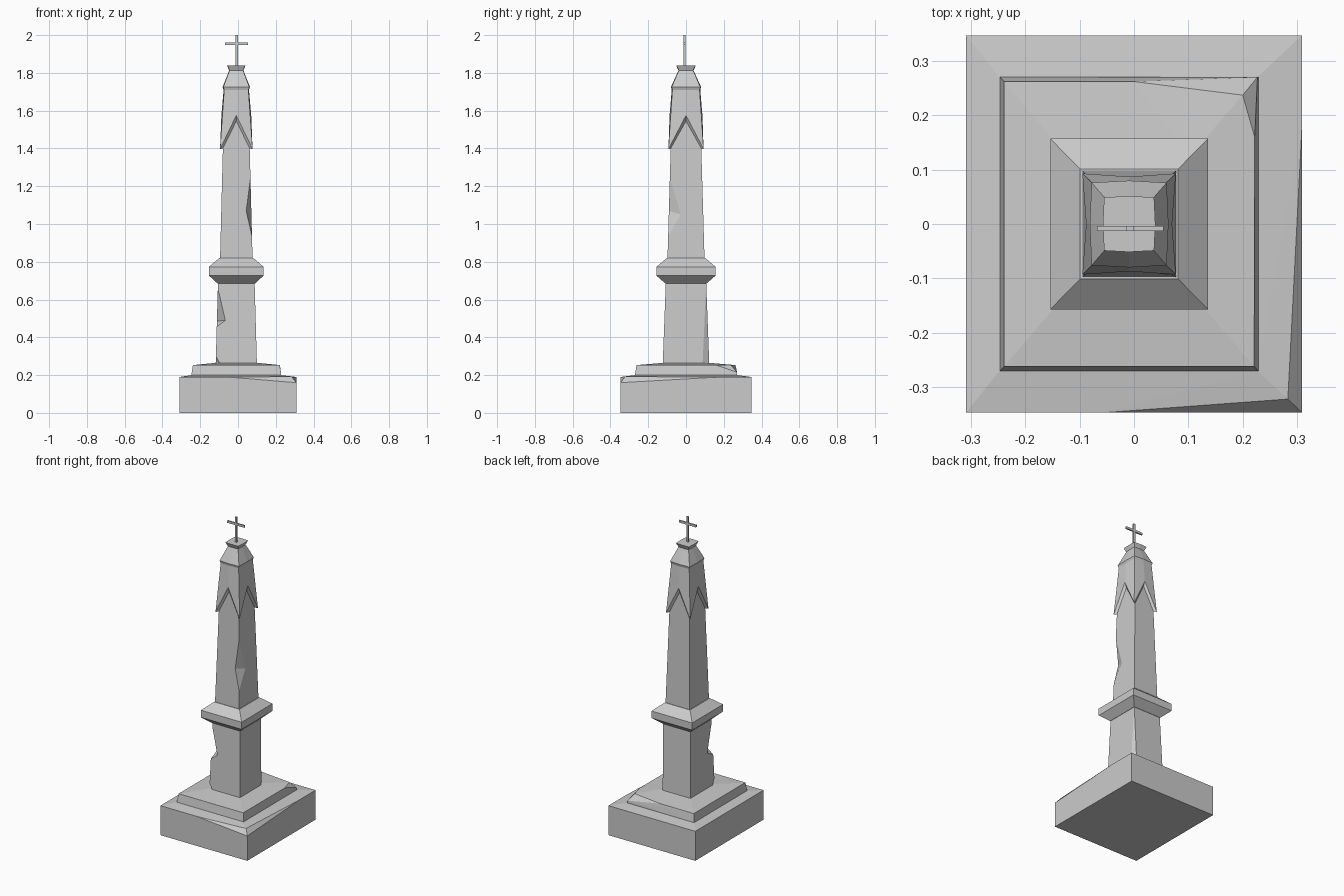
import bpy, bmesh

if "Cube" in bpy.data.objects:
    bpy.data.objects.remove(bpy.data.objects["Cube"])

CX = -0.009  # centre line of the column


def finish(name, bm):
    bmesh.ops.recalc_face_normals(bm, faces=bm.faces[:])
    me = bpy.data.meshes.new(name)
    bm.to_mesh(me)
    bm.free()
    ob = bpy.data.objects.new(name, me)
    bpy.context.collection.objects.link(ob)
    return ob


def rect(z, hx, hy, cx=CX):
    return [(cx - hx, -hy, z), (cx + hx, -hy, z), (cx + hx, hy, z), (cx - hx, hy, z)]


def octo(zc, hx, hy, zm=None, mx=None, my=None):
    """Rectangle with a mid point on every side."""
    zm = zc if zm is None else zm
    mx = hx * 1.05 if mx is None else mx
    my = hy * 1.05 if my is None else my
    mids = [(CX, -my, zm), (CX + mx, 0, zm), (CX, my, zm), (CX - mx, 0, zm)]
    return [p for pair in zip(rect(zc, hx, hy), mids) for p in pair]


def loft(name, rings, bottom=True):
    bm = bmesh.new()
    rows = [[bm.verts.new(p) for p in r] for r in rings]
    n = len(rows[0])
    for a, b in zip(rows, rows[1:]):
        for i in range(n):
            j = (i + 1) % n
            bm.faces.new((a[i], a[j], b[j], b[i]))
    bm.faces.new(rows[-1])
    if bottom:
        bm.faces.new(rows[0][::-1])
    return finish(name, bm)


def hull(name, points):
    bm = bmesh.new()
    vs = [bm.verts.new(p) for p in points]
    bmesh.ops.convex_hull(bm, input=vs)
    bmesh.ops.dissolve_limit(bm, angle_limit=0.003, verts=bm.verts[:], edges=bm.edges[:])
    return finish(name, bm)


def chip(ob, points):
    """Break a piece off an edge with a convex cutter."""
    cutter = hull("chip_cutter", points)
    cutter.hide_render = True
    mod = ob.modifiers.new("chip", 'BOOLEAN')
    mod.operation, mod.solver, mod.object = 'DIFFERENCE', 'EXACT', cutter
    bpy.context.view_layer.objects.active = ob
    bpy.ops.object.modifier_apply(modifier=mod.name)
    bpy.data.objects.remove(cutter)


# Plinth with its front right corner broken
top = rect(0.19, 0.309, 0.347, 0)
top.pop(1)
hull("plinth", rect(0, 0.309, 0.347, 0) + top + rect(0.2, 0.238, 0.271, -0.01) + [
    (-0.055, -0.347, 0.19), (0.309, 0.18, 0.19), (0.283, -0.322, 0.192), (0.309, -0.347, 0.16)])

# Step with its back right corner broken
top = rect(0.253, 0.23, 0.262)
top.pop(2)
hull("step", rect(0.198, 0.238, 0.271) + top + rect(0.265, 0.11, 0.122) + [
    (0.0, 0.262, 0.253), (0.222, 0.16, 0.253), (0.2, 0.237, 0.2545), (0.227, 0.27, 0.215)])

# Lower shaft: back right edge sheared, front left edge chipped
foot = rect(0.262, 0.109, 0.123)
foot.pop(2)
lower = hull("lower_shaft", foot + rect(0.688, 0.097, 0.107) + [
    (0.1, 0.088, 0.262), (0.08, 0.123, 0.262), (0.088, 0.107, 0.67)])
chip(lower, [(-0.1065, -0.1075, 0.66), (-0.1135, -0.1155, 0.455), (-0.066, -0.116, 0.49),
             (-0.113, -0.055, 0.485), (-0.16, -0.16, 0.55)])
chip(lower, [(-0.117, -0.122, 0.3), (-0.09, -0.125, 0.255), (-0.12, -0.095, 0.255),
             (-0.15, -0.15, 0.255)])

# Collar
loft("collar", [rect(0.685, 0.099, 0.109), rect(0.727, 0.145, 0.157),
                rect(0.773, 0.145, 0.157), rect(0.82, 0.09, 0.101)])

# Upper shaft with its front right edge chipped
upper = loft("upper_shaft", [rect(0.818, 0.086, 0.098), rect(1.4, 0.071, 0.081),
                             rect(1.545, 0.067, 0.077)])
chip(upper, [(0.0665, -0.0855, 1.25), (0.0745, -0.0955, 0.93), (0.042, -0.094, 1.07),
             (0.073, -0.023, 1.05), (0.12, -0.14, 1.08)])

# Gabled head with cap and flared finial block
loft("gabled_head", [octo(1.4, 0.071, 0.081, 1.545, 0.067, 0.077),
                     octo(1.397, 0.086, 0.093, 1.575, 0.079, 0.087),
                     octo(1.71, 0.064, 0.072),
                     octo(1.725, 0.069, 0.076),
                     octo(1.813, 0.036, 0.038),
                     octo(1.838, 0.046, 0.049)], bottom=False)

# Cross
for name, z, sx, sz in (("cross_upright", 1.917, 0.013, 0.166), ("cross_bar", 1.954, 0.122, 0.014)):
    bpy.ops.mesh.primitive_cube_add(size=1, location=(CX + 0.002, -0.008, z))
    ob = bpy.context.object
    ob.name = name
    ob.scale = (sx, 0.009, sz)
